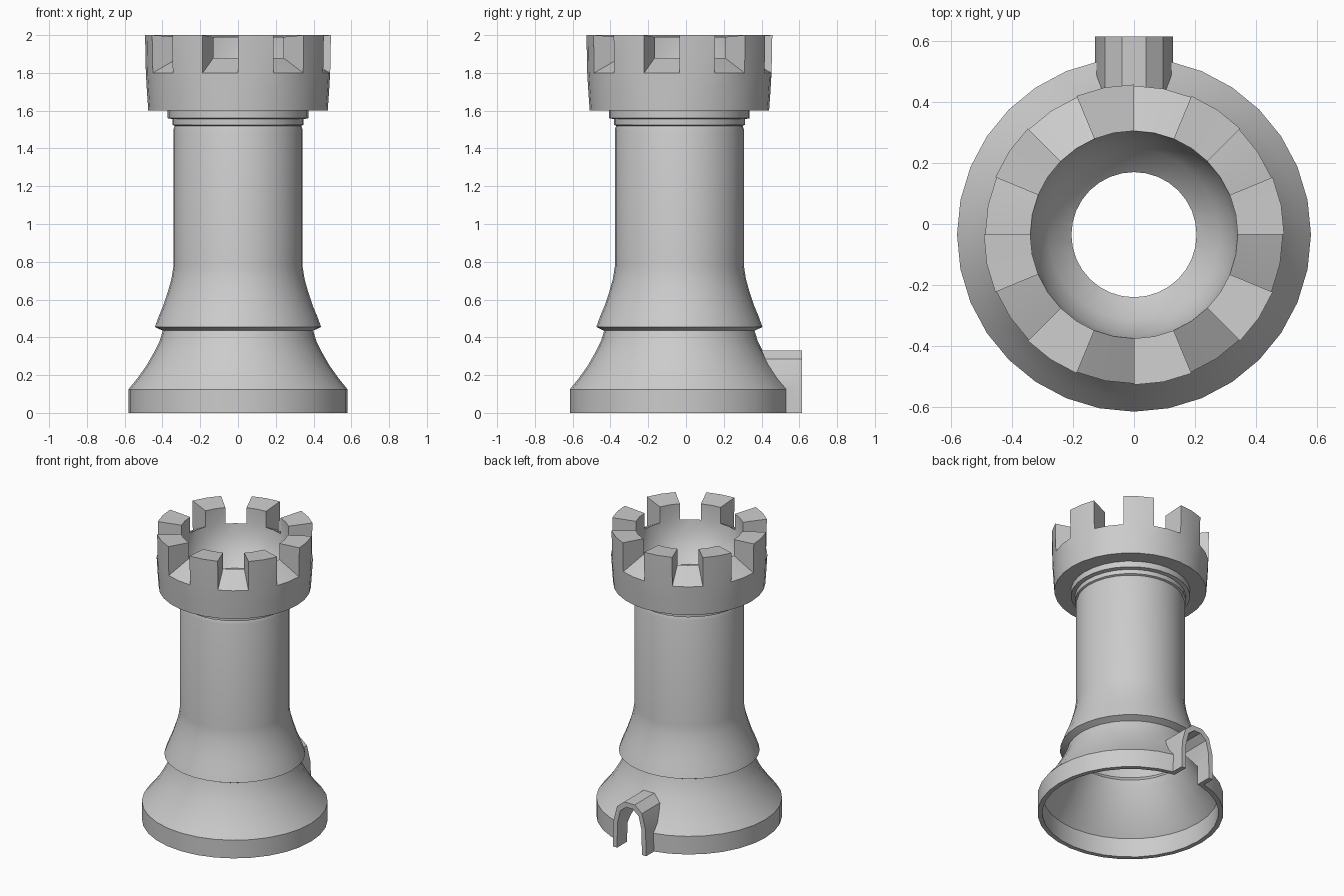
import bpy, bmesh, math

if "Cube" in bpy.data.objects:
    bpy.data.objects.remove(bpy.data.objects["Cube"])

CY = -0.035      # tower axis sits slightly forward because of the porch
SEG = 32


def finish(bm, name):
    bmesh.ops.recalc_face_normals(bm, faces=bm.faces[:])
    me = bpy.data.meshes.new(name)
    bm.to_mesh(me)
    bm.free()
    ob = bpy.data.objects.new(name, me)
    bpy.context.collection.objects.link(ob)
    return ob


def lathe(profile, raised=None):
    """Solid of revolution, capped at both ends; returns bmesh and faces of one band."""
    bm = bmesh.new()
    rings = []
    for r, z in profile:
        rings.append([bm.verts.new((r * math.cos(2 * math.pi * i / SEG),
                                    CY + r * math.sin(2 * math.pi * i / SEG), z))
                      for i in range(SEG)])
    band = []
    for k in range(len(rings) - 1):
        a, b = rings[k], rings[k + 1]
        for i in range(SEG):
            j = (i + 1) % SEG
            f = bm.faces.new((a[i], a[j], b[j], b[i]))
            if k == raised and (i // 2) % 2 == 0:
                band.append(f)
    bm.faces.new(rings[0])
    bm.faces.new(rings[-1])
    return bm, band


def prism(section, y0, y1, name):
    """Extrude an x-z outline along y."""
    bm = bmesh.new()
    a = [bm.verts.new((x, y0, z)) for x, z in section]
    b = [bm.verts.new((x, y1, z)) for x, z in section]
    n = len(section)
    for i in range(n):
        bm.faces.new((a[i], a[(i + 1) % n], b[(i + 1) % n], b[i]))
    bm.faces.new(a)
    bm.faces.new(b)
    return finish(bm, name)


def mirrored(half):
    return half + [(-x, z) for x, z in reversed(half)]


# Tower: base, ring, shaft, collar, crown and funnel floor
outer = [(0.58, 0), (0.58, 0.125), (0.535, 0.18), (0.485, 0.25), (0.445, 0.32),
         (0.415, 0.38), (0.398, 0.435), (0.44, 0.455), (0.42, 0.51), (0.395, 0.57),
         (0.37, 0.645), (0.352, 0.71), (0.342, 0.775), (0.342, 1.50), (0.335, 1.52),
         (0.347, 1.525), (0.347, 1.555), (0.372, 1.56), (0.372, 1.60), (0.475, 1.60),
         (0.482, 1.70), (0.488, 1.80), (0.34, 1.88), (0.325, 1.80), (0.28, 1.70),
         (0.19, 1.62)]
bm, tops = lathe(outer, raised=21)

# Battlements: raise every other pair of rim faces
ext = bmesh.ops.extrude_face_region(bm, geom=tops)
for v in [g for g in ext["geom"] if isinstance(g, bmesh.types.BMVert)]:
    outside = math.hypot(v.co.x, v.co.y - CY) > 0.42
    s = 0.492 / 0.488 if outside else 1
    v.co = (v.co.x * s, CY + (v.co.y - CY) * s, 2.0 if outside else 1.99)
bmesh.ops.delete(bm, geom=[f for f in tops if f.is_valid], context='FACES_ONLY')
tower = finish(bm, "tower")

# Porch: small arched spout at the back, with its tunnel
porch = prism(mirrored([(0.127, 0), (0.122, 0.18), (0.095, 0.285), (0.04, 0.33)]),
              0.2, 0.615, "porch")
tunnel = prism(mirrored([(0.095, -0.05), (0.092, 0.17), (0.07, 0.26), (0.025, 0.297)]),
               0.2, 0.7, "tunnel_cutter")

# Hollow interior with a narrow hole through the crown floor
bm, _ = lathe([(0.55, -0.05), (0.55, 0.13), (0.455, 0.24), (0.405, 0.34), (0.375, 0.39),
               (0.355, 0.44), (0.385, 0.475), (0.358, 0.57), (0.33, 0.66), (0.307, 0.775),
               (0.307, 1.53), (0.205, 1.56), (0.205, 1.85)])
cavity = finish(bm, "cavity_cutter")

bpy.context.view_layer.objects.active = tower
tower.select_set(True)
for part, op in ((porch, 'UNION'), (cavity, 'DIFFERENCE'), (tunnel, 'DIFFERENCE')):
    m = tower.modifiers.new(part.name, 'BOOLEAN')
    m.operation = op
    m.object = part
    m.solver = 'EXACT'
    bpy.ops.object.modifier_apply(modifier=m.name)
for part in (porch, cavity, tunnel):
    bpy.data.objects.remove(part)

bpy.ops.object.shade_smooth_by_angle(angle=math.radians(35))
